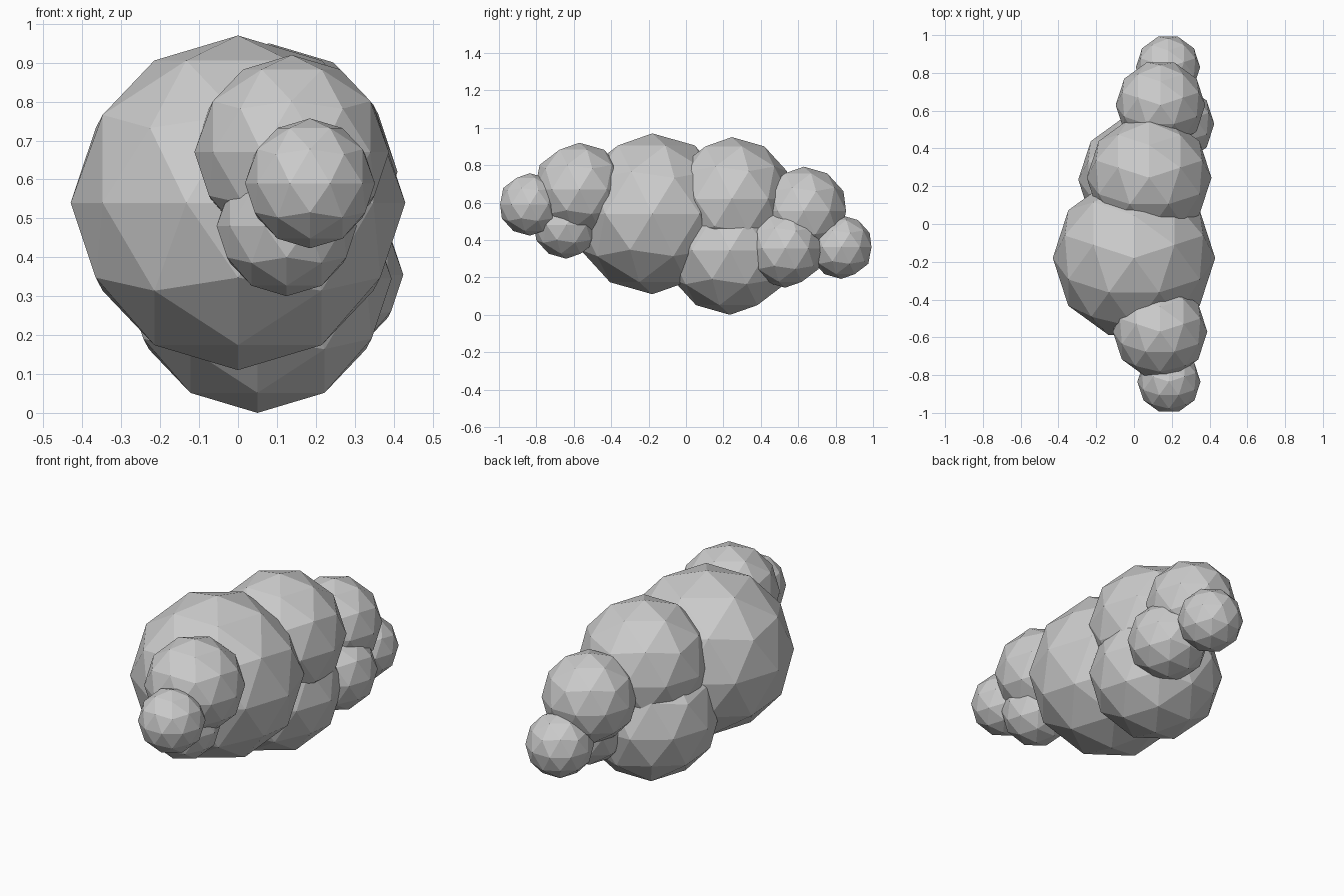
import bpy
import math

if "Cube" in bpy.data.objects:
    bpy.data.objects.remove(bpy.data.objects["Cube"])

# Low-poly cloud: overlapping faceted puffs (name, centre, radius)
puffs = [
    ("main_puff",        (0.00, -0.18, 0.54), 0.43),
    ("upper_rear_puff",  (0.08,  0.245, 0.62), 0.33),
    ("lower_rear_puff",  (0.05,  0.235, 0.345), 0.345),
    ("upper_front_puff", (0.138, -0.57, 0.67), 0.25),
    ("lower_front_puff", (0.125, -0.64, 0.48), 0.18),
    ("front_tip_puff",   (0.185, -0.835, 0.59), 0.167),
    ("upper_back_puff",  (0.14,  0.63, 0.555), 0.237),
    ("lower_back_puff",  (0.215, 0.53, 0.355), 0.21),
    ("back_tip_puff",    (0.18,  0.83, 0.362), 0.17),
]


def add_puff(name, centre, radius):
    bpy.ops.mesh.primitive_ico_sphere_add(
        subdivisions=2, radius=radius, location=centre,
        rotation=(0, 0, math.radians(90)))
    puff = bpy.context.object
    puff.name = name
    bpy.ops.object.shade_flat()


for puff in puffs:
    add_puff(*puff)
